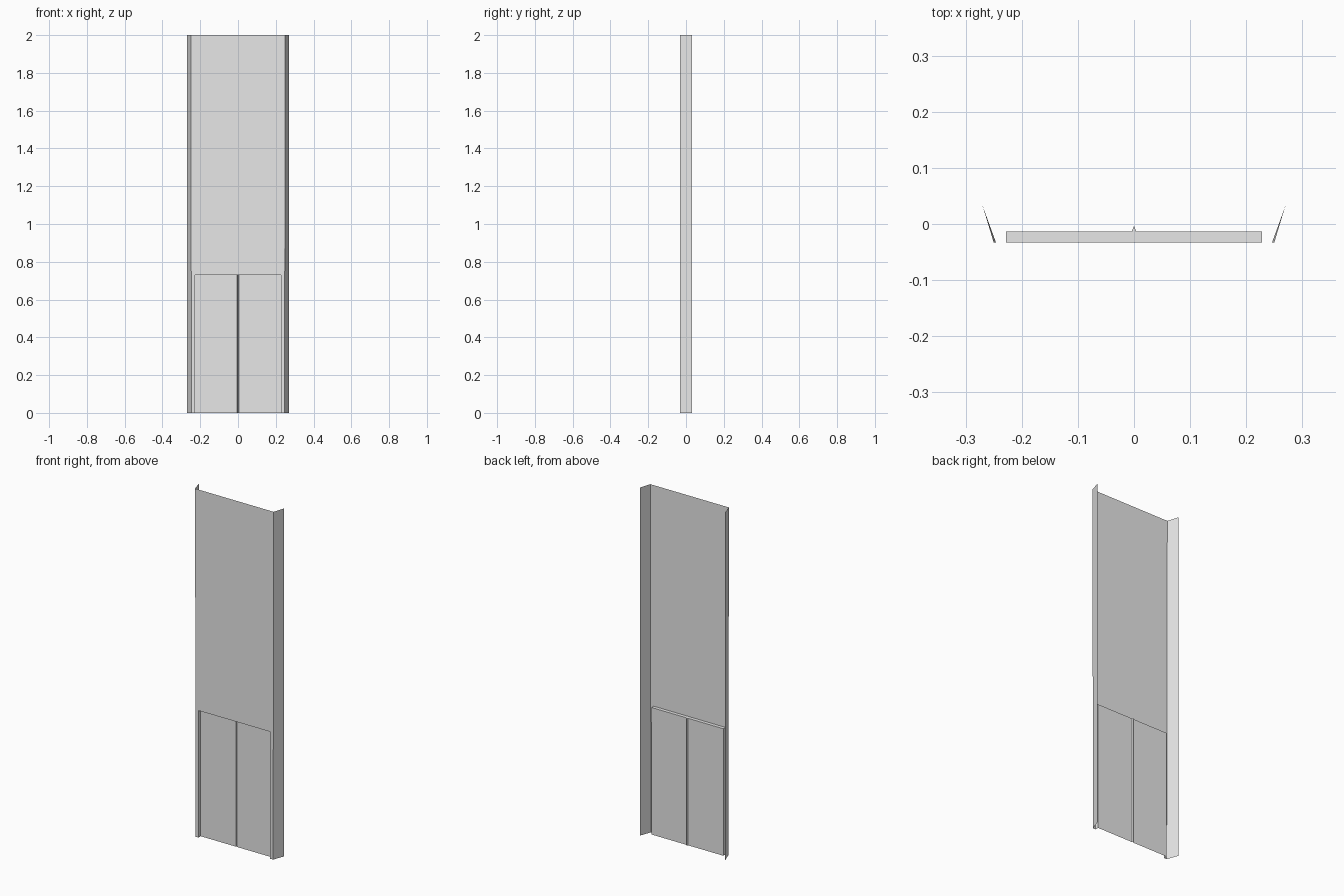
import bpy

cube = bpy.data.objects.get("Cube")
if cube:
    bpy.data.objects.remove(cube, do_unlink=True)

# Overall measurements
HEIGHT, DOOR_TOP = 2.0, 0.73
FRONT, RECESS, GROOVE, BACK = -0.033, -0.013, -0.003, 0.033
DOOR_X, GROOVE_X, OUTER_X = 0.228, 0.004, 0.27

grey = bpy.data.materials.new("light grey")
grey.use_nodes = True
grey.diffuse_color = (0.8, 0.8, 0.8, 1)
grey.node_tree.nodes["Principled BSDF"].inputs["Base Color"].default_value = (0.8, 0.8, 0.8, 1)


def edge_x(z):
    """Half width of the front sheet, slightly wider at the top."""
    return 0.246 + 0.002 * z


def sheet(name, *faces):
    """Thin sheet object made from faces given as corner lists."""
    verts, polys = [], []
    for face in faces:
        polys.append(range(len(verts), len(verts) + len(face)))
        verts.extend(face)
    mesh = bpy.data.meshes.new(name)
    mesh.from_pydata(verts, [], [list(p) for p in polys])
    mesh.materials.append(grey)
    obj = bpy.data.objects.new(name, mesh)
    bpy.context.collection.objects.link(obj)
    return obj


def upright(a, b, z0=0, z1=DOOR_TOP):
    """Vertical rectangle over the plan line from a to b."""
    return [(*a, z0), (*b, z0), (*b, z1), (*a, z1)]


# Upper front panel
w0, w1 = edge_x(DOOR_TOP), edge_x(HEIGHT)
sheet("upper_panel", [(-w0, FRONT, DOOR_TOP), (w0, FRONT, DOOR_TOP),
                      (w1, FRONT, HEIGHT), (-w1, FRONT, HEIGHT)])

# Ledge over the recessed doors
sheet("door_ledge", [(-DOOR_X, FRONT, DOOR_TOP), (-DOOR_X, RECESS, DOOR_TOP),
                     (DOOR_X, RECESS, DOOR_TOP), (DOOR_X, FRONT, DOOR_TOP)])

# Groove between the doors, closed at the top
tip = (0, GROOVE)
left, right = (GROOVE_X, RECESS), (-GROOVE_X, RECESS)
sheet("center_groove", upright(right, tip), upright(tip, left),
      [(*right, DOOR_TOP), (*tip, DOOR_TOP), (*left, DOOR_TOP)])

# Doors, frame strips, jambs and swept-back side flanges
for side, s in (("left", 1), ("right", -1)):
    def order(face):
        return face if s > 0 else face[::-1]

    sheet(side + "_door", order(upright((s * GROOVE_X, RECESS), (s * DOOR_X, RECESS))))
    sheet(side + "_jamb", order(upright((s * DOOR_X, RECESS), (s * DOOR_X, FRONT))))
    sheet(side + "_frame_strip", order([
        (s * DOOR_X, FRONT, 0), (s * edge_x(0), FRONT, 0),
        (s * w0, FRONT, DOOR_TOP), (s * DOOR_X, FRONT, DOOR_TOP)]))
    sheet(side + "_flange", order([
        (s * edge_x(0), FRONT, 0), (s * OUTER_X, BACK, 0),
        (s * OUTER_X, BACK, HEIGHT), (s * w1, FRONT, HEIGHT)]))
